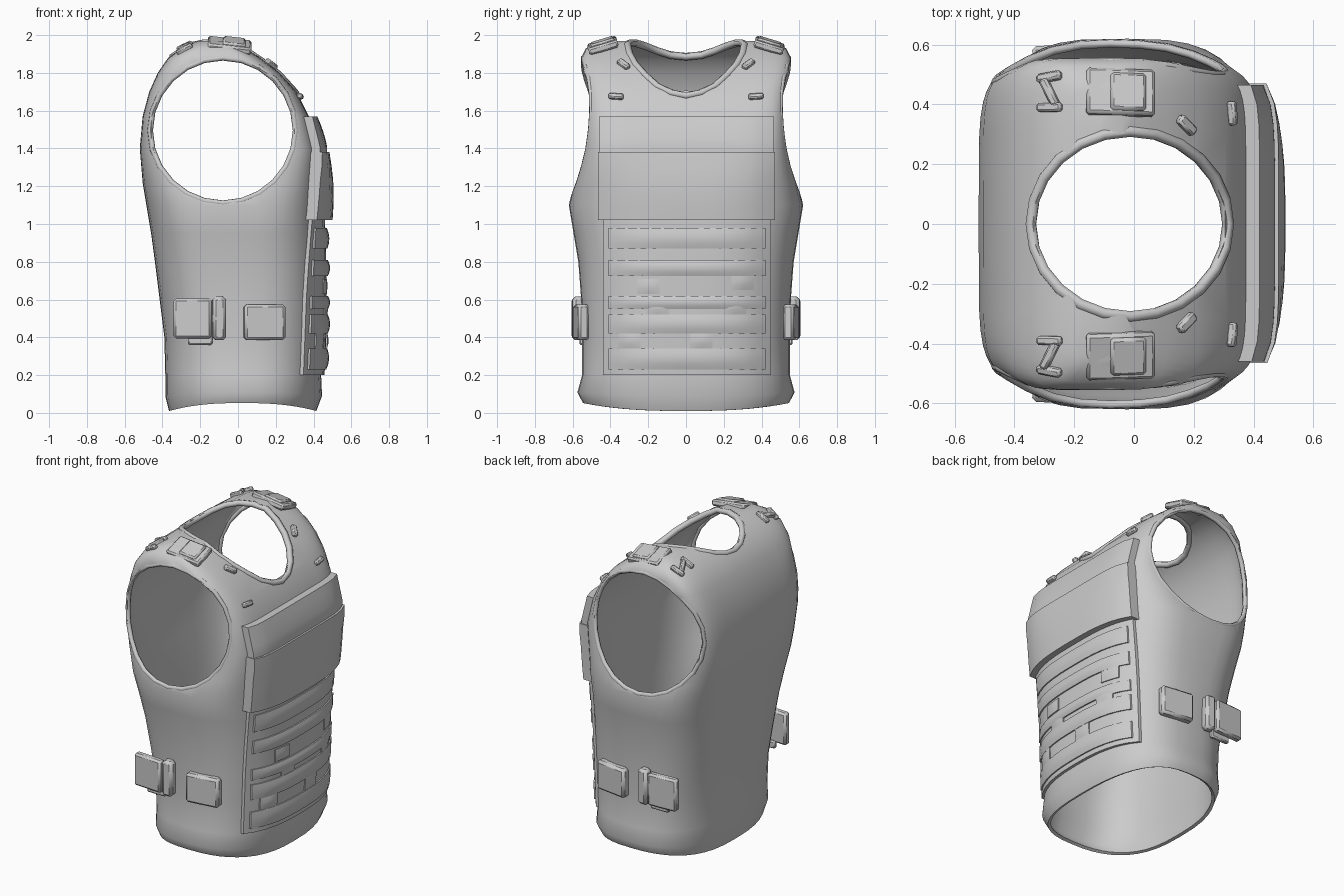
import bpy, bmesh, math
from mathutils import Vector, Matrix
from mathutils.bvhtree import BVHTree

if "Cube" in bpy.data.objects:
    bpy.data.objects.remove(bpy.data.objects["Cube"])

grey = bpy.data.materials.new("fabric_grey")
grey.diffuse_color = (0.6, 0.6, 0.6, 1)
grey.use_nodes = True
grey.node_tree.nodes["Principled BSDF"].inputs["Base Color"].default_value = grey.diffuse_color

# Torso sections: height, back x, front x, half width, squareness front, squareness back
SECTIONS = [(0.01, -0.365, 0.415, 0.545, 2.5, 2.6), (0.09, -0.385, 0.445, 0.575, 2.5, 2.6),
            (0.2, -0.385, 0.44, 0.55, 2.6, 2.7), (0.4, -0.39, 0.45, 0.55, 2.6, 2.8),
            (0.6, -0.415, 0.45, 0.555, 2.7, 3), (0.8, -0.44, 0.45, 0.57, 2.8, 3.2),
            (0.95, -0.46, 0.445, 0.595, 2.9, 3.4), (1.1, -0.485, 0.44, 0.62, 3.1, 3.6),
            (1.22, -0.505, 0.435, 0.59, 3.8, 4.2), (1.4, -0.52, 0.425, 0.545, 6, 6),
            (1.57, -0.505, 0.375, 0.535, 7, 7), (1.7, -0.47, 0.31, 0.54, 7, 7),
            (1.8, -0.425, 0.22, 0.555, 7, 7), (1.88, -0.37, 0.12, 0.555, 6, 6),
            (1.93, -0.3, 0.04, 0.53, 5, 5), (1.97, -0.22, -0.03, 0.46, 4, 4)]


def section(z):
    for a, b in zip(SECTIONS, SECTIONS[1:]):
        if z <= b[0]:
            f = (z - a[0]) / (b[0] - a[0])
            return [p + (q - p) * f for p, q in zip(a, b)]
    return SECTIONS[-1]


def front_x(y, z):
    _, xb, xf, w, n, _ = section(z)
    k = max(0.0, 1 - abs(y / w) ** n)
    return (xb + xf) / 2 + (xf - xb) / 2 * k ** (1 / n)


def finish(name, bm, angle=40):
    bmesh.ops.recalc_face_normals(bm, faces=bm.faces)
    me = bpy.data.meshes.new(name)
    bm.to_mesh(me)
    bm.free()
    return link(name, me, angle)


def link(name, data, angle=40):
    ob = bpy.data.objects.new(name, data)
    bpy.context.collection.objects.link(ob)
    data.materials.clear()
    data.materials.append(grey)
    if ob.type == 'MESH' and angle:
        bpy.ops.object.select_all(action='DESELECT')
        ob.select_set(True)
        bpy.context.view_layer.objects.active = ob
        bpy.ops.object.shade_smooth_by_angle(angle=math.radians(angle))
    return ob


def loft(rings, cap_start=True, cap_end=True):
    bm = bmesh.new()
    vs = [[bm.verts.new(p) for p in r] for r in rings]
    n = len(vs[0])
    for a, b in zip(vs, vs[1:]):
        for i in range(n):
            bm.faces.new((a[i], a[(i + 1) % n], b[(i + 1) % n], b[i]))
    if cap_start:
        bm.faces.new(vs[0])
    if cap_end:
        bm.faces.new(vs[-1])
    return bm


# Torso shell, open at the bottom, hem raised at the sides
def torso_ring(s, count=44):
    z, xb, xf, w, nf, nb = s
    pts = []
    for i in range(count):
        t = 2 * math.pi * i / count
        c, sn = math.cos(t), math.sin(t)
        n = nf if c > 0 else nb
        x = (xb + xf) / 2 + (xf - xb) / 2 * math.copysign(abs(c) ** (2 / n), c)
        y = w * math.copysign(abs(sn) ** (2 / n), sn)
        pts.append((x, y, z + max(0, 0.045 - z * 0.3) * sn * sn))
    return pts


bm = loft([torso_ring(s) for s in SECTIONS], cap_start=False)
bmesh.ops.recalc_face_normals(bm, faces=bm.faces)
tree = BVHTree.FromBMesh(bm)
raw = finish("torso_raw", bm, 0)
sol = raw.modifiers.new("thickness", 'SOLIDIFY')
sol.thickness, sol.offset = 0.02, -1


# Neck and armhole cutters
def cutter(name, sides, matrix, scale):
    b = bmesh.new()
    bmesh.ops.create_cone(b, cap_ends=True, segments=sides, radius1=1, radius2=1, depth=1,
                          matrix=matrix @ Matrix.Diagonal((*scale, 1)))
    ob = finish(name, b, 0)
    ob.hide_render = True
    mod = raw.modifiers.new(name, 'BOOLEAN')
    mod.object, mod.operation, mod.solver = ob, 'DIFFERENCE', 'EXACT'
    return ob


NECK, ARM = (-0.015, 0.325, 0.305), (-0.08, 1.495, 0.385)
cuts = [cutter("neck_cutter", 18, Matrix.Translation((NECK[0], 0, 1.85)), (NECK[1], NECK[2], 0.8)),
        cutter("armhole_cutter", 18, Matrix.Translation((ARM[0], 0, ARM[1]))
               @ Matrix.Rotation(math.pi / 2, 4, 'X'), (ARM[2], ARM[2], 2))]
dg = bpy.context.evaluated_depsgraph_get()
shell = bpy.data.meshes.new_from_object(raw.evaluated_get(dg))
for ob in cuts + [raw]:
    bpy.data.objects.remove(ob)
link("vest_shell", shell, 45)


# Rolled trims around the openings
def trim(name, pts, r=0.02):
    cu = bpy.data.curves.new(name, 'CURVE')
    cu.dimensions, cu.bevel_depth, cu.bevel_resolution = '3D', r, 1
    sp = cu.splines.new('POLY')
    sp.points.add(len(pts) - 1)
    for p, co in zip(sp.points, pts):
        p.co = (*co, 1)
    sp.use_cyclic_u = True
    sp.use_smooth = True
    link(name, cu)


def hit(x, y, z, d):
    return tree.ray_cast(Vector((x, y, z)), Vector(d))


angles = [2 * math.pi * i / 24 for i in range(24)]
rim = [hit(NECK[0] + (NECK[1] + 0.005) * math.cos(a), (NECK[2] + 0.005) * math.sin(a), 3, (0, 0, -1))[0]
       for a in angles]
trim("neck_trim", [p - Vector((0, 0, 0.012)) for p in rim if p])
for s in (-1, 1):
    rim = [hit(ARM[0] + ARM[2] * math.cos(a), 2 * s, ARM[1] + ARM[2] * math.sin(a), (0, -s, 0))[0]
           for a in angles]
    trim("armhole_trim", [p - Vector((0, 0.012 * s, 0)) for p in rim if p], 0.015)


# Plates that follow the chest
def plate(name, y0, y1, z0, z1, t, puff=0.0, ny=14, nz=5):
    rings = []
    for j in range(ny + 1):
        u = j / ny
        y = y0 + (y1 - y0) * u
        zs = [z0 + (z1 - z0) * i / nz for i in range(nz + 1)]
        ring = [(front_x(y, z) + t + puff * math.sin(math.pi * i / nz) * math.sin(math.pi * u) ** 0.5
                 if 0 < u < 1 else front_x(y, z) + t, y, z) for i, z in enumerate(zs)]
        ring += [(front_x(y, z) - 0.02, y, z) for z in reversed(zs)]
        rings.append(ring)
    return finish(name, loft(rings))


plate("chest_carrier", -0.44, 0.45, 0.2, 1.5, 0.018, nz=12)
plate("pocket_flap", -0.46, 0.465, 1.37, 1.57, 0.045, 0.008)
plate("chest_pocket", -0.465, 0.47, 1.02, 1.38, 0.058, 0.012)
for z0, z1 in ((0.23, 0.34), (0.42, 0.52), (0.55, 0.62), (0.725, 0.81), (0.87, 0.98)):
    plate("webbing_band", -0.41, 0.42, z0, z1, 0.026, 0.012, nz=4)
# Uneven stitched loops on the webbing
for y, z in ((-0.3, 0.34), (0.08, 0.34), (-0.15, 0.52), (0.26, 0.52), (-0.2, 0.63), (0.3, 0.65)):
    plate("webbing_loop", y - 0.06, y + 0.06, z, z + 0.08, 0.024, 0.008, ny=4, nz=3)


# Bevelled boxes lying on the surface
def box(name, loc, normal, size, lift=0.0, spin=0.0):
    n = Vector(normal).normalized()
    x = (Vector((1, 0, 0)) - n * n.x).normalized()
    rot = Matrix((x, n.cross(x), n)).transposed().to_4x4()
    b = bmesh.new()
    bmesh.ops.create_cube(b, size=1, matrix=Matrix.Translation(Vector(loc) + n * lift) @ rot
                          @ Matrix.Rotation(spin, 4, 'Z') @ Matrix.Diagonal((*size, 1)))
    bmesh.ops.bevel(b, geom=b.edges[:], offset=min(size) * 0.25, segments=1, affect='EDGES')
    return finish(name, b)


def on_top(name, x, y, size, lift, spin=0.0):
    p, n, _, _ = hit(x, y, 3, (0, 0, -1))
    if p:
        box(name, p, n, size, lift, spin)


for s in (-1, 1):
    # Shoulder pads, buckles and strap loops
    box("shoulder_pad", (-0.045, 0.44 * s, 1.945), (0.12, 0.3 * s, 1), (0.23, 0.16, 0.04))
    box("shoulder_buckle", (-0.02, 0.44 * s, 1.955), (0.12, 0.3 * s, 1), (0.12, 0.13, 0.04))
    on_top("rear_strap_loop", -0.28, 0.39 * s, (0.09, 0.03, 0.03), 0.006)
    on_top("rear_strap_loop", -0.28, 0.49 * s, (0.09, 0.03, 0.03), 0.006)
    on_top("rear_strap_bar", -0.28, 0.44 * s, (0.03, 0.1, 0.03), 0.006, 0.5 * s)
    on_top("collar_loop", 0.17, 0.33 * s, (0.035, 0.08, 0.03), 0.01, 0.9 * s)
    on_top("chest_loop", 0.32, 0.37 * s, (0.03, 0.08, 0.03), 0.01, 0.2 * s)
    # Waist buckles on each side
    box("waist_buckle_rear", (-0.24, 0.575 * s, 0.5), (-0.06, s, 0), (0.2, 0.21, 0.05))
    box("waist_buckle_loop", (-0.1, 0.57 * s, 0.5), (0.1, s, 0), (0.07, 0.23, 0.065))
    box("waist_tab", (-0.2, 0.55 * s, 0.385), (0, s, 0), (0.13, 0.05, 0.03))
    box("waist_buckle_front", (0.14, 0.555 * s, 0.48), (0.14, s, 0), (0.22, 0.19, 0.06))
